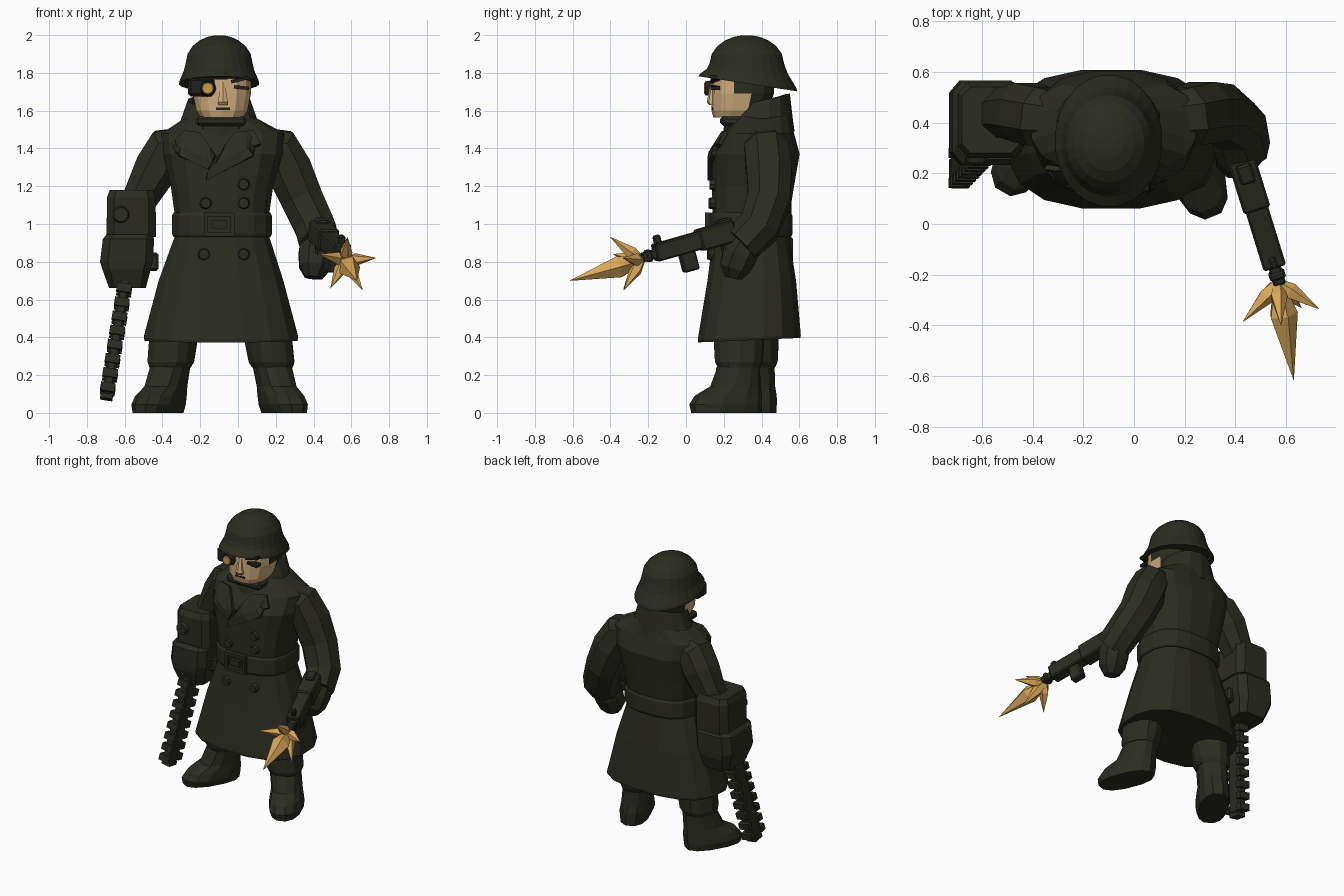
import bpy, bmesh
from math import sin, cos, pi, radians, copysign
from mathutils import Vector, Matrix
from mathutils.bvhtree import BVHTree

if "Cube" in bpy.data.objects:
    bpy.data.objects.remove(bpy.data.objects["Cube"], do_unlink=True)

X, Y, Z = Vector((1, 0, 0)), Vector((0, 1, 0)), Vector((0, 0, 1))


def material(name, rgb):
    m = bpy.data.materials.new(name)
    m.use_nodes = True
    m.diffuse_color = (*rgb, 1)
    m.node_tree.nodes["Principled BSDF"].inputs["Base Color"].default_value = (*rgb, 1)
    return m


OLIVE = material("dark olive", (0.024, 0.025, 0.015))
BLACK = material("dark charcoal", (0.014, 0.014, 0.011))
SKIN = material("skin", (0.62, 0.41, 0.20))
AMBER = material("amber lens", (0.62, 0.34, 0.06))
FLAME = material("flame orange", (0.70, 0.39, 0.10))


def finish(name, bm, *mats):
    bmesh.ops.recalc_face_normals(bm, faces=bm.faces[:])
    me = bpy.data.meshes.new(name)
    bm.to_mesh(me)
    bm.free()
    for m in mats:
        me.materials.append(m)
    ob = bpy.data.objects.new(name, me)
    bpy.context.collection.objects.link(ob)
    return ob


def ring(c, rx, ry, n=12, p=2.0, u=X, v=Y, tilt=0.0):
    """Superellipse cross-section; tilt raises its front edge."""
    pts = []
    for i in range(n):
        a = 2 * pi * (i + 0.5) / n
        ca, sa = (copysign(abs(t) ** (2 / p), t) for t in (cos(a), sin(a)))
        pts.append(Vector(c) + u * rx * ca + v * ry * sa - Z * tilt * sa)
    return pts


def loft_mesh(rings):
    bm = bmesh.new()
    rows = [[bm.verts.new(p) for p in r] for r in rings]
    n = len(rows[0])
    for a, b in zip(rows, rows[1:]):
        for i in range(n):
            bm.faces.new((a[i], a[(i + 1) % n], b[(i + 1) % n], b[i]))
    bm.faces.new(rows[0][::-1])
    bm.faces.new(rows[-1])
    return bm


def loft(name, rings, *mats):
    return finish(name, loft_mesh(rings), *mats)


def limb(name, path, mat, n=8, ref=Y, p=2.2):
    """Tube along (x, y, z, radius) points."""
    pts = [Vector(q[:3]) for q in path]
    rings = []
    for i, q in enumerate(path):
        t = (pts[min(i + 1, len(pts) - 1)] - pts[max(i - 1, 0)]).normalized()
        u = t.cross(ref).normalized()
        rings.append(ring(pts[i], q[3], q[3], n, p, u, t.cross(u)))
    return loft(name, rings, mat)


def box(name, size, loc, mat, frame=Matrix(), bevel=0.0):
    bm = bmesh.new()
    bmesh.ops.create_cube(bm, size=1, matrix=frame @ Matrix.Translation(loc) @ Matrix.Diagonal((*size, 1)))
    if bevel:
        bmesh.ops.bevel(bm, geom=bm.edges[:], offset=bevel, segments=1, affect='EDGES')
    return finish(name, bm, mat)


def disc(name, loc, r, depth, mat, n=10):
    bm = bmesh.new()
    bmesh.ops.create_cone(bm, cap_ends=True, segments=n, radius1=r, radius2=r * 0.8, depth=depth,
                          matrix=Matrix.Translation(loc) @ Matrix.Rotation(pi / 2, 4, 'X'))
    return finish(name, bm, mat)


def axis_frame(start, end, side):
    """Frame at start with local z running to end, local x near side, local y up."""
    z = (Vector(end) - Vector(start)).normalized()
    y = z.cross(side).normalized()
    if y.z < 0:
        y = -y
    m = Matrix((y.cross(z), y, z)).transposed().to_4x4()
    m.translation = start
    return m


# Greatcoat: hem to neck
COAT = [(0.385, -0.09, 0.335, 0.41, 0.275), (0.40, -0.09, 0.335, 0.415, 0.277),
        (0.70, -0.09, 0.348, 0.335, 0.238), (0.93, -0.085, 0.345, 0.255, 0.205),
        (1.06, -0.085, 0.345, 0.255, 0.208), (1.20, -0.085, 0.355, 0.275, 0.22),
        (1.37, -0.08, 0.37, 0.32, 0.235), (1.48, -0.08, 0.39, 0.33, 0.185),
        (1.58, -0.095, 0.41, 0.16, 0.14)]
coat_bm = loft_mesh([ring((cx, cy, z), rx, ry, 16, 2.6, tilt=-0.012 if z < 0.5 else 0)
                     for z, cx, cy, rx, ry in COAT])
bmesh.ops.recalc_face_normals(coat_bm, faces=coat_bm.faces[:])
coat_tree = BVHTree.FromBMesh(coat_bm)
finish("coat", coat_bm, OLIVE)


def coat_front(x, z):
    hit = coat_tree.ray_cast(Vector((x, -1, z)), Y)[0]
    return hit.y if hit else 0.27


def draped(name, outline):
    """Cloth flap that follows the front of the coat."""
    bm = bmesh.new()
    bm.faces.new([bm.verts.new((x, 0, z)) for x, z in outline])
    bmesh.ops.triangulate(bm, faces=bm.faces[:])
    bmesh.ops.subdivide_edges(bm, edges=bm.edges[:], cuts=2, use_grid_fill=True)
    for v in bm.verts:
        v.co.y = coat_front(v.co.x, v.co.z) - 0.012
    ob = finish(name, bm, OLIVE)
    mod = ob.modifiers.new("thickness", 'SOLIDIFY')
    mod.thickness, mod.offset = 0.025, 0


draped("right_lapel", [(-0.28, 1.49), (-0.35, 1.42), (-0.30, 1.40), (-0.31, 1.36),
                       (-0.16, 1.29), (-0.12, 1.36), (-0.20, 1.48)])
draped("left_lapel", [(0.08, 1.49), (0.12, 1.42), (0.06, 1.40), (0.08, 1.36),
                      (-0.17, 1.23), (-0.16, 1.28), (-0.02, 1.48)])

# Belt, buckle and buttons
loft("belt", [ring((-0.085, 0.345, z), 0.26 + d, 0.213 + d, 16, 2.6)
              for z, d in ((0.93, 0), (0.945, 0.008), (1.045, 0.008), (1.06, 0))], OLIVE)
by = coat_front(-0.1, 1) - 0.025
for z in (0.945, 1.05):
    box("buckle_bar", (0.16, 0.03, 0.022), (-0.10, by, z), OLIVE)
for x in (-0.17, -0.03):
    box("buckle_side", (0.022, 0.03, 0.12), (x, by, 0.9975), OLIVE)
box("buckle_tongue", (0.08, 0.025, 0.04), (-0.10, by, 0.9975), OLIVE)
for x, z in ((-0.17, 1.11), (0.03, 1.11), (0.03, 1.21), (-0.18, 0.84), (0.03, 0.84)):
    disc("button", (x, coat_front(x, z) - 0.008, z), 0.034, 0.03, OLIVE, 8)

# Turned-up collar, open at the front
bm = bmesh.new()
rows = []
for i in range(13):
    a = radians(-62 + 304 * i / 12)
    back = (sin(a) + 1) / 2
    rows.append([bm.verts.new((-0.10 + rx * cos(a), cy + ry * sin(a), z)) for rx, cy, ry, z in
                 ((0.26, 0.39, 0.185, 1.41 + 0.08 * back), (0.21, 0.40, 0.165, 1.53 + 0.03 * back),
                  (0.168, 0.405, 0.145, 1.62 + 0.07 * back))])
for a, b in zip(rows, rows[1:]):
    for k in (0, 1):
        bm.faces.new((a[k], b[k], b[k + 1], a[k + 1]))
collar = finish("collar", bm, OLIVE)
collar.modifiers.new("thickness", 'SOLIDIFY').thickness = 0.025

# Head: skin at the front, dark behind
loft("neck_scarf", [ring((-0.09, 0.34, z), r, r * 0.95, 10, 2.3)
                    for z, r in ((1.42, 0.16), (1.53, 0.145), (1.57, 0.125))], OLIVE)
head = loft("head", [ring((-0.085, cy, z), rx, ry, 14, 2.4) for z, cy, rx, ry in
                     ((1.565, 0.27, 0.115, 0.125), (1.60, 0.285, 0.138, 0.15),
                      (1.69, 0.30, 0.157, 0.165), (1.82, 0.305, 0.157, 0.165))], SKIN, OLIVE)
for f in head.data.polygons:
    f.material_index = int(f.center.y > 0.30)
loft("nose", [ring((-0.08, y, z), w, d, 6, 2) for z, y, w, d in
              ((1.63, 0.135, 0.028, 0.012), (1.645, 0.132, 0.03, 0.022), (1.75, 0.142, 0.012, 0.012))], SKIN)
box("mouth", (0.075, 0.03, 0.012), (-0.08, 0.15, 1.61), BLACK)
box("chin_strap", (0.27, 0.18, 0.05), (-0.09, 0.27, 1.545), OLIVE, bevel=0.015)
for x, z, w, ang in ((0.012, 1.765, 0.10, -14), (0.018, 1.722, 0.08, 6)):
    box("left_brow" if z > 1.74 else "left_eye", (w, 0.05, 0.018), (0, 0, 0), BLACK,
        Matrix.Translation((x, 0.155, z)) @ Matrix.Rotation(radians(ang), 4, 'Y'))
box("eyepiece_band", (0.17, 0.10, 0.022), (-0.14, 0.18, 1.775), BLACK)
box("eyepiece", (0.14, 0.11, 0.10), (-0.195, 0.185, 1.725), BLACK, bevel=0.015)
disc("eyepiece_rim", (-0.16, 0.125, 1.718), 0.045, 0.05, BLACK, 12)
disc("eyepiece_lens", (-0.16, 0.099, 1.718), 0.034, 0.006, AMBER, 12)

# Helmet: flared brim, rounded crown
BRIM = [(1.742, 0.328, 0.213, 0.263, 0.04), (1.757, 0.328, 0.21, 0.258, 0.037),
        (1.81, 0.324, 0.188, 0.215, 0.012)]
CROWN = [(1.85 + 0.15 * sin(t), 0.322, 0.179 * cos(t), 0.199 * cos(t), 0)
         for t in (radians(d) for d in (0, 20, 38, 55, 70, 83))]
loft("helmet", [ring((-0.10, cy, z), rx, ry, 24, 2, tilt=t) for z, cy, rx, ry, t in BRIM + CROWN], OLIVE)

# Legs: boots pointing outward, leaning out below bloused trousers
BOOT = [(0, 0.07, 0.095, 0.195), (0.045, 0.075, 0.107, 0.20), (0.09, 0.06, 0.103, 0.185),
        (0.14, 0.02, 0.097, 0.135), (0.25, 0, 0.10, 0.11)]
TROUSER = [(0.24, 0, 0.105, 0.11), (0.27, 0, 0.118, 0.125), (0.36, 0, 0.122, 0.13), (0.46, 0, 0.122, 0.13)]
for side, x, y, yaw, lean in (("left", 0.17, 0.28, 22, 0.15), ("right", -0.35, 0.36, -30, -0.12)):
    rot = Matrix.Rotation(radians(yaw), 3, 'Z')
    u, v = rot @ X, rot @ Y
    for part, table in (("boot", BOOT), ("trouser", TROUSER)):
        loft(f"{side}_{part}", [ring(Vector((x + lean * (0.32 - z), y, z)) - v * fwd, w, d, 12, 2.4, u, v)
                                for z, fwd, w, d in table], OLIVE)

# Sleeves and hand
limb("left_sleeve", [(0.12, 0.41, 1.41, 0.11), (0.215, 0.425, 1.395, 0.125), (0.27, 0.44, 1.29, 0.13),
                     (0.34, 0.44, 1.13, 0.12), (0.41, 0.385, 0.98, 0.115), (0.43, 0.29, 0.89, 0.11)], OLIVE)
limb("right_sleeve", [(-0.28, 0.41, 1.41, 0.11), (-0.375, 0.425, 1.395, 0.125), (-0.43, 0.44, 1.30, 0.125),
                      (-0.50, 0.44, 1.17, 0.105), (-0.55, 0.42, 1.08, 0.09)], OLIVE)
limb("left_hand", [(0.43, 0.33, 0.93, 0.08), (0.415, 0.29, 0.85, 0.10), (0.405, 0.26, 0.77, 0.088),
                   (0.40, 0.25, 0.715, 0.05)], OLIVE)

# Pistol
gun = axis_frame((0.425, 0.25, 0.965), (0.555, -0.17, 0.845), Vector((1, 0.31, 0)))
for name, size, loc in (
        ("gun_body", (0.11, 0.115, 0.20), (0, 0, 0.10)), ("gun_shroud", (0.092, 0.095, 0.26), (0, 0, 0.32)),
        ("gun_grip", (0.06, 0.18, 0.07), (0, -0.10, 0.05)), ("gun_magazine", (0.06, 0.13, 0.085), (0, -0.08, 0.28)),
        ("gun_rear_sight", (0.06, 0.03, 0.08), (0, 0.06, 0.04)), ("gun_front_sight", (0.03, 0.06, 0.04), (0, 0.06, 0.42)),
        ("gun_muzzle", (0.05, 0.05, 0.10), (0, -0.005, 0.48)), ("gun_muzzle_ring", (0.065, 0.065, 0.03), (0, -0.005, 0.49))):
    box(name, size, loc, OLIVE, gun, 0.008)

# Muzzle flash: one long spike and five short ones
muzzle = Vector((0.567, -0.235, 0.808))
for tip, r in (((0.63, -0.615, 0.70), 0.06), ((0.58, -0.40, 0.93), 0.035), ((0.73, -0.335, 0.82), 0.035),
               ((0.66, -0.33, 0.65), 0.035), ((0.49, -0.33, 0.66), 0.035), ((0.43, -0.385, 0.84), 0.035)):
    mid = muzzle.lerp(Vector(tip), 0.32)
    limb("flash_spike", [(*muzzle, 0.02), (*mid, r), (*tip, 0.001)], FLAME, 5, Z, 2)

# Mechanical forearm: two tapered housings
loft("upper_housing", [ring((x, 0.41, z), w, d, 8, 5) for z, x, w, d in
                       ((0.93, -0.565, 0.135, 0.15), (1.14, -0.565, 0.133, 0.155), (1.18, -0.565, 0.118, 0.135))], OLIVE)
loft("lower_housing", [ring((x, 0.40, z), w, d, 8, 5) for z, x, w, d in
                       ((0.66, -0.585, 0.10, 0.13), (0.76, -0.59, 0.132, 0.168),
                        (0.80, -0.59, 0.145, 0.172), (0.92, -0.58, 0.14, 0.172), (0.945, -0.575, 0.125, 0.15))], OLIVE)
disc("housing_cap", (-0.62, 0.255, 1.05), 0.048, 0.03, OLIVE)
box("housing_knob", (0.06, 0.12, 0.10), (-0.45, 0.40, 0.80), OLIVE, bevel=0.015)

# Saw bar with teeth along both edges
saw = axis_frame((-0.595, 0.32, 0.70), (-0.697, 0.215, 0.08), X)
box("saw_bar", (0.055, 0.115, 0.62), (0, 0, 0.31), OLIVE, saw, 0.01)
for i in range(8):
    for s in (-1, 1):
        box("saw_tooth", (0.078, 0.04, 0.045), (0, s * 0.06, 0.05 + 0.077 * i), OLIVE, saw)
box("saw_tip", (0.065, 0.08, 0.03), (0, 0, 0.63), OLIVE, saw)
